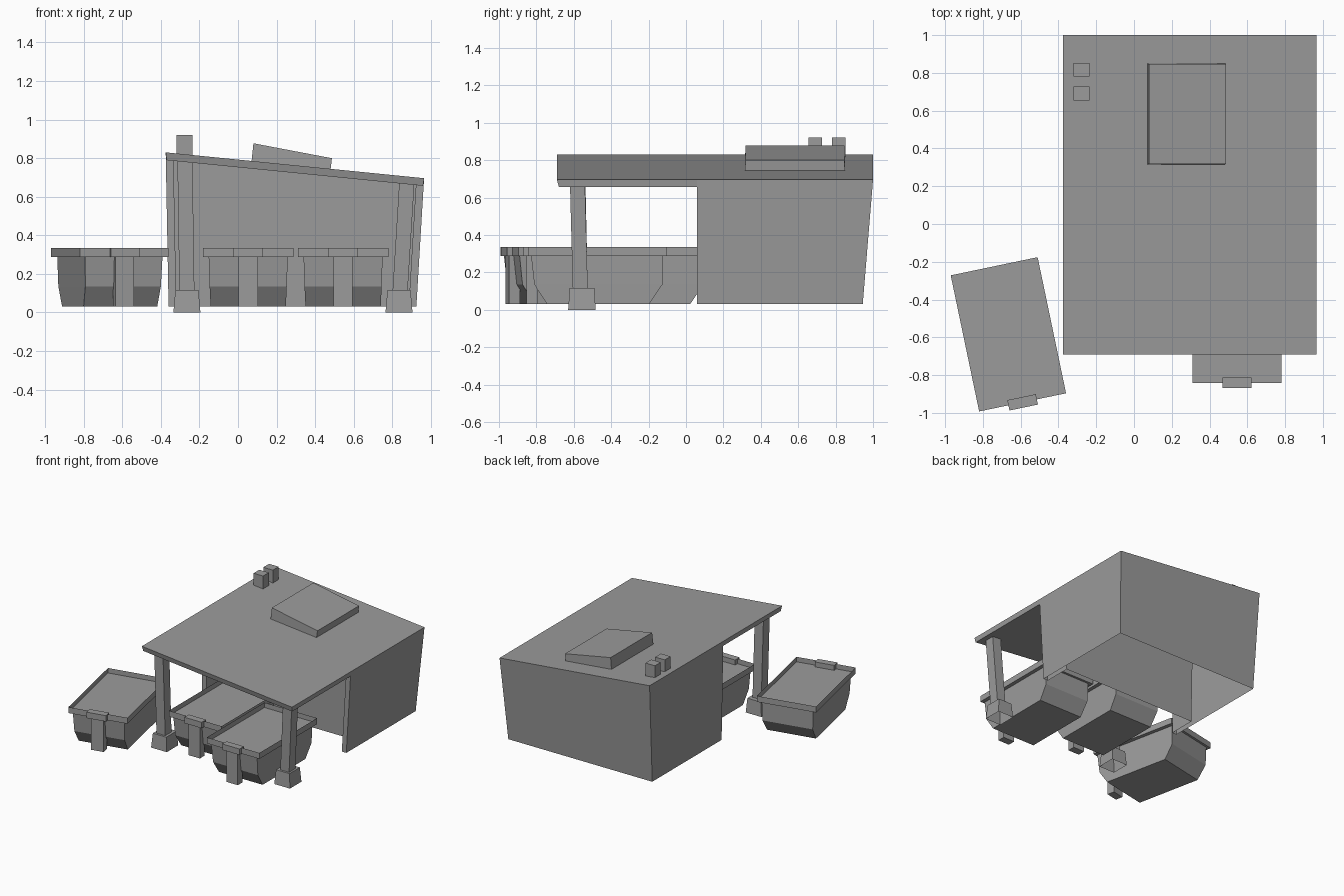
import bpy, bmesh
from math import radians
from mathutils import Matrix

cube = bpy.data.objects.get("Cube")
if cube:
    bpy.data.objects.remove(cube, do_unlink=True)

grey = bpy.data.materials.new("plain_grey")
grey.use_nodes = True
grey.diffuse_color = (0.33, 0.33, 0.33, 1)
grey.node_tree.nodes["Principled BSDF"].inputs["Base Color"].default_value = grey.diffuse_color


def finish(name, bm, matrix=None):
    bmesh.ops.recalc_face_normals(bm, faces=bm.faces)
    mesh = bpy.data.meshes.new(name)
    bm.to_mesh(mesh)
    bm.free()
    mesh.materials.append(grey)
    obj = bpy.data.objects.new(name, mesh)
    bpy.context.collection.objects.link(obj)
    if matrix:
        obj.matrix_world = matrix
    return obj


def loft(rings, bottom=True, top=True):
    """Join matching rings of points from bottom to top."""
    bm = bmesh.new()
    loops = [[bm.verts.new(p) for p in ring] for ring in rings]
    n = len(loops[0])
    for low, high in zip(loops, loops[1:]):
        for i in range(n):
            j = (i + 1) % n
            bm.faces.new((low[i], low[j], high[j], high[i]))
    if bottom:
        bm.faces.new(loops[0][::-1])
    if top:
        bm.faces.new(loops[-1])
    return bm


def rect(x0, x1, y0, y1, z):
    """Rectangle ring; z is a height or a function of x."""
    height = z if callable(z) else lambda x: z
    return [(x, y, height(x)) for x, y in ((x0, y0), (x1, y0), (x1, y1), (x0, y1))]


def roof_z(x):
    return 0.83 - 0.1 * (x + 0.375)


def under_roof(x):
    return roof_z(x) - 0.04


# Sloping roof slab
finish("roof", loft([rect(-0.37, 0.96, -0.68, 0.99, under_roof),
                     rect(-0.375, 0.965, -0.69, 1.0, roof_z)]))


# Flared walls with a recessed front between two short wings
def footprint(x0, x1, back, z):
    front, recess, t = 0.06, 0.28, 0.04
    pts = [(x0, front), (x0 + t, front), (x0 + t, recess), (x1 - t, recess),
           (x1 - t, front), (x1, front), (x1, back), (x0, back)]
    return [(x, y, z(x)) for x, y in pts]


finish("shed_walls", loft([footprint(-0.36, 0.925, 0.945, lambda x: 0.03),
                           footprint(-0.375, 0.965, 1.0, lambda x: roof_z(x) - 0.001)],
                          bottom=False, top=False))

# Raised hatch on the roof
finish("roof_hatch", loft([rect(0.07, 0.48, 0.315, 0.85, lambda x: roof_z(x) - 0.005),
                           rect(0.08, 0.487, 0.318, 0.847, lambda x: 0.877 - 0.19 * (x - 0.08))]))

# Pair of vents
for name, y in (("front_vent", 0.655), ("back_vent", 0.78)):
    finish(name, loft([rect(-0.32, -0.235, y, y + 0.073, under_roof),
                       rect(-0.32, -0.235, y, y + 0.073, 0.92)]))

# Leaning posts on tapered footings
for side, foot, low, high in (("right", -0.265, -0.265, -0.275), ("left", 0.835, 0.84, 0.875)):
    finish(side + "_post", loft([rect(low - 0.039, low + 0.039, -0.605, -0.525, 0.1),
                                 rect(high - 0.039, high + 0.039, -0.62, -0.54, under_roof)]))
    finish(side + "_footing", loft([rect(foot - 0.07, foot + 0.07, -0.63, -0.483, 0),
                                    rect(foot - 0.06, foot + 0.06, -0.622, -0.49, 0.115)],
                                   bottom=False))


# Tubs: rim with sunken top, body with undercut ends, front tab and leg
def tub(prefix, x, y, turn=0):
    place = Matrix.Translation((x, y, 0)) @ Matrix.Rotation(radians(turn), 4, "Z")
    w, d = 0.235, 0.368
    rim = loft([rect(-w, w, -d, d, 0.287), rect(-w, w, -d, d, 0.335)])
    rim.faces.ensure_lookup_table()
    top = rim.faces[-1]
    bmesh.ops.inset_individual(rim, faces=[top], thickness=0.058)
    bmesh.ops.translate(rim, verts=top.verts, vec=(0, 0, -0.04))
    finish(prefix + "_rim", rim, place)
    finish(prefix + "_body", loft([rect(-0.195, 0.195, -0.27, 0.275, 0.03),
                                   rect(-0.2, 0.2, -0.338, 0.347, 0.135),
                                   rect(-0.205, 0.205, -0.355, 0.35, 0.288)]), place)
    finish(prefix + "_tab", loft([rect(-0.077, 0.077, -0.396, -0.34, z) for z in (0.287, 0.335)]), place)
    finish(prefix + "_leg", loft([rect(-0.05, 0.05, -0.38, -0.32, z) for z in (0.03, 0.29)]), place)


tub("left_tub", 0.545, -0.473)
tub("middle_tub", 0.053, -0.253)
tub("outer_tub", -0.665, -0.584, 11.8)
